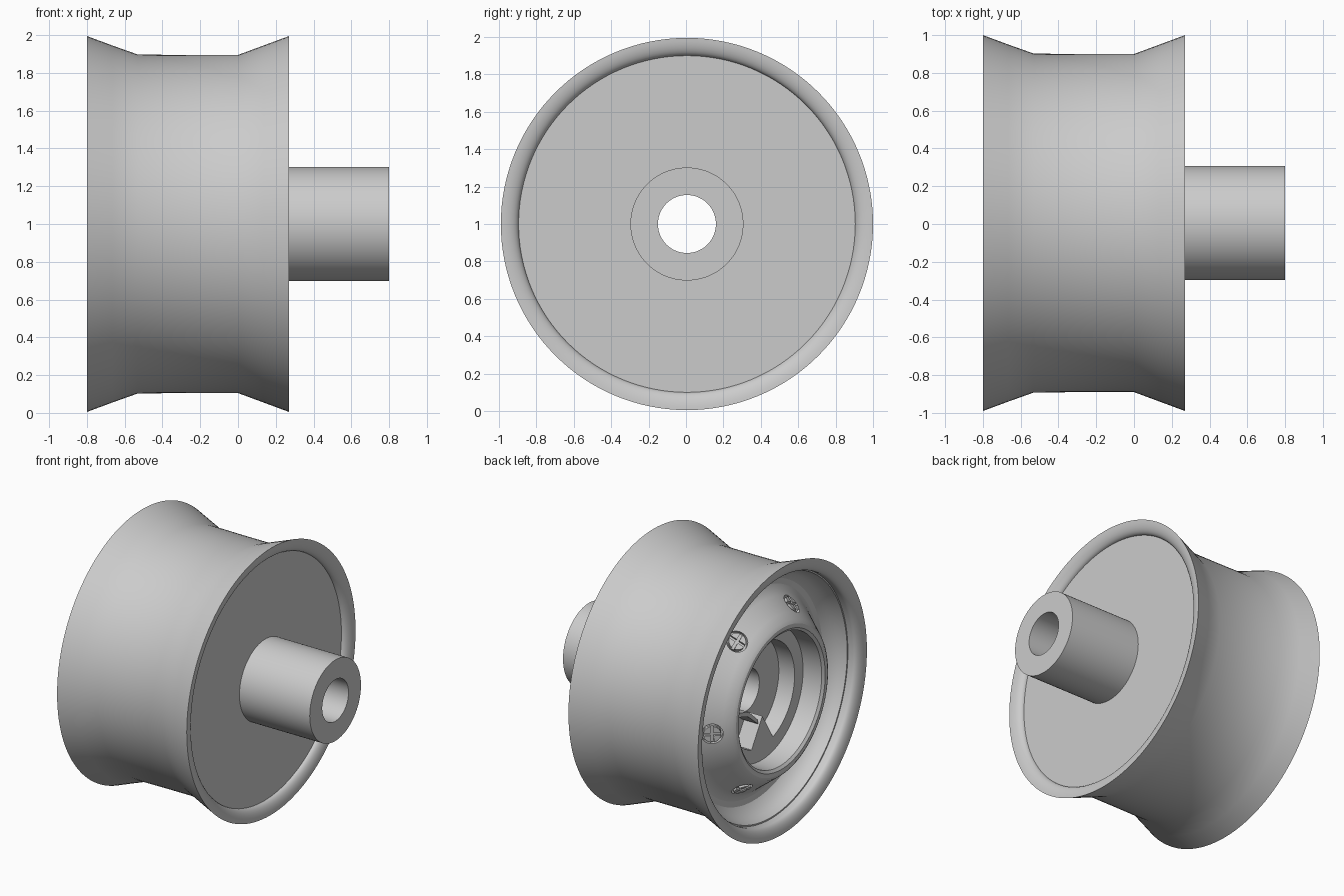
import bpy, bmesh
from math import sin, cos, pi, radians
from mathutils import Matrix, Vector

cube = bpy.data.objects.get("Cube")
if cube:
    bpy.data.objects.remove(cube)

grey = bpy.data.materials.new("light_grey")
grey.use_nodes = True
colour = (0.6, 0.6, 0.6, 1)
grey.diffuse_color = colour
grey.node_tree.nodes["Principled BSDF"].inputs["Base Color"].default_value = colour

CENTRE = Vector((0, 0.005, 1))


def finish(name, bm):
    bmesh.ops.recalc_face_normals(bm, faces=bm.faces)
    mesh = bpy.data.meshes.new(name)
    bm.to_mesh(mesh)
    bm.free()
    mesh.materials.append(grey)
    obj = bpy.data.objects.new(name, mesh)
    bpy.context.collection.objects.link(obj)
    return obj


def smooth(obj):
    bpy.ops.object.select_all(action='DESELECT')
    obj.select_set(True)
    bpy.context.view_layer.objects.active = obj
    bpy.ops.object.shade_smooth_by_angle(angle=radians(28))


def lathe(name, profile, steps=128):
    """Revolve a closed (x, radius) profile about the axle."""
    bm = bmesh.new()
    rings = []
    for i in range(steps):
        t = 2 * pi * i / steps
        rings.append([bm.verts.new(CENTRE + Vector((x, -r * sin(t), r * cos(t))))
                      for x, r in profile])
    n = len(profile)
    for i in range(steps):
        a, b = rings[i], rings[(i + 1) % steps]
        for j in range(n):
            k = (j + 1) % n
            bm.faces.new((a[j], a[k], b[k], b[j]))
    return finish(name, bm)


def add_prism(bm, points, low, high, matrix):
    """Extrude a 2D outline along local z."""
    bottom = [bm.verts.new(matrix @ Vector((x, y, low))) for x, y in points]
    top = [bm.verts.new(matrix @ Vector((x, y, high))) for x, y in points]
    bm.faces.new(bottom[::-1])
    bm.faces.new(top)
    n = len(points)
    for i in range(n):
        j = (i + 1) % n
        bm.faces.new((bottom[i], bottom[j], top[j], top[i]))


def arc(radius, start, end, count):
    return [(radius * cos(start + (end - start) * i / count),
             radius * sin(start + (end - start) * i / count))
            for i in range(count + 1)]


def rolled_lip(x_edge, depth):
    """Convex lip from the inner crease out to the rim edge."""
    return [(x_edge - depth * (1 - s), 0.9 + 0.095 * (1 - c))
            for c, s in arc(1, 0, pi / 2, 8)]


# Wheel body: flared tread, rolled lips, back plate, hollow axle, dished hub
tread = [(-0.665, 0.945), (-0.53, 0.897), (-0.27, 0.895), (0, 0.895), (0.135, 0.945)]
back_lip = rolled_lip(0.27, 0.05)[::-1]
axle = [(0.22, 0.302), (0.8, 0.302), (0.8, 0.155)]
cavity = [(-0.5, 0.155), (-0.5, 0.385), (-0.63, 0.385), (-0.63, 0.485), (-0.78, 0.49)]
hub = [(-0.795, 0.51), (-0.795, 0.54), (-0.78, 0.565), (-0.73, 0.605), (-0.62, 0.69),
       (-0.58, 0.725), (-0.565, 0.76), (-0.57, 0.8), (-0.605, 0.845), (-0.66, 0.875),
       (-0.71, 0.89), (-0.71, 0.9)]
front_lip = rolled_lip(0.8, 0.05)
wheel = lathe("wheel_body",
              tread + back_lip + axle + cavity + hub + [(-x, r) for x, r in front_lip])

# Screw placement: six frames standing on the outer slope of the hub
frames = []
for k in range(6):
    t = radians(27 + 60 * k)
    radial = Vector((0, -sin(t), cos(t)))
    normal = (radial * 0.79 + Vector((-0.61, 0, 0))).normalized()
    side = Vector((1, 0, 0)).cross(radial).normalized()
    up = normal.cross(side)
    place = Matrix((side, up, normal)).transposed().to_4x4()
    place.translation = CENTRE + radial * 0.648 + Vector((-0.672, 0, 0))
    frames.append(place)

# Screw pockets cut into the slope
bm = bmesh.new()
for f in frames:
    add_prism(bm, arc(0.075, 0, 2 * pi, 24)[:-1], -0.03, 0.12, f)
cutter = finish("screw_pocket_cutter", bm)
cutter.hide_render = True
cut = wheel.modifiers.new("pockets", 'BOOLEAN')
cut.operation = 'DIFFERENCE'
cut.solver = 'EXACT'
cut.object = cutter
bpy.context.view_layer.objects.active = wheel
bpy.ops.object.modifier_apply(modifier=cut.name)
bpy.data.objects.remove(cutter)
smooth(wheel)

# Screws: a round head whose four raised quarters leave a cross slot
for number, f in enumerate(frames):
    bm = bmesh.new()
    add_prism(bm, arc(0.062, 0, 2 * pi, 24)[:-1], -0.04, -0.01, f)
    for q in range(4):
        turn = f @ Matrix.Rotation(q * pi / 2, 4, 'Z')
        quarter = [(0.01, 0.01)] + arc(0.06, 0.17, pi / 2 - 0.17, 6)
        add_prism(bm, quarter, -0.011, 0.008, turn)
    smooth(finish("hub_screw_%d" % (number + 1), bm))

# Wedge and thin web inside the hub cavity, outlined in (y, z) about the axle
axial = Matrix(((0, 0, -1, 0), (1, 0, 0, 0), (0, 1, 0, 1), (0, 0, 0, 1)))
for name, outline in (
        ("cavity_wedge", [(0, -0.16), (-0.13, -0.37), (0, -0.39), (0.13, -0.37)]),
        ("cavity_web", [(0.38, 0), (0.16, -0.07), (0.05, -0.17), (0.05, -0.2),
                        (0.17, -0.1), (0.38, -0.03)])):
    bm = bmesh.new()
    add_prism(bm, outline, 0.49, 0.63, axial)
    finish(name, bm)
